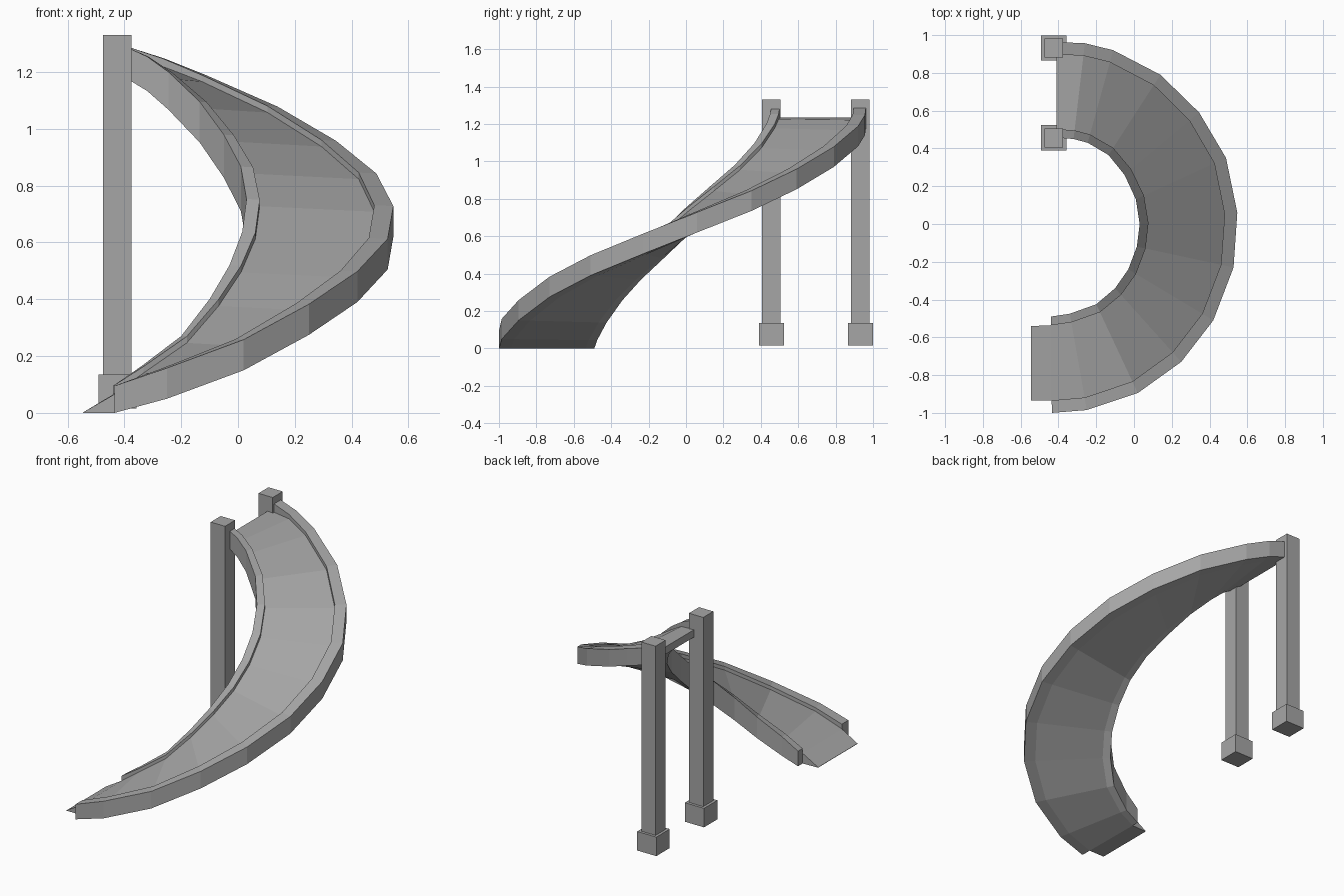
import bpy
import bmesh
from math import pi, sin
from mathutils import Vector

default_cube = bpy.data.objects.get("Cube")
if default_cube:
    bpy.data.objects.remove(default_cube, do_unlink=True)

grey = bpy.data.materials.new("matte_grey")
grey.use_nodes = True
colour = (0.38, 0.38, 0.38, 1)
grey.diffuse_color = colour
grey.node_tree.nodes["Principled BSDF"].inputs["Base Color"].default_value = colour


def finish(name, bm):
    """Turn a bmesh into a named, flat shaded object."""
    bmesh.ops.recalc_face_normals(bm, faces=bm.faces[:])
    mesh = bpy.data.meshes.new(name)
    bm.to_mesh(mesh)
    bm.free()
    mesh.materials.append(grey)
    obj = bpy.data.objects.new(name, mesh)
    bpy.context.collection.objects.link(obj)
    return obj


def loft(name, sections):
    """Skin a row of closed cross-sections and cap both ends."""
    bm = bmesh.new()
    rings = [[bm.verts.new(point) for point in section] for section in sections]
    for ring, following in zip(rings, rings[1:]):
        count = len(ring)
        for k in range(count):
            n = (k + 1) % count
            bm.faces.new((ring[k], ring[n], following[n], following[k]))
    bm.faces.new(rings[0])
    bm.faces.new(rings[-1])
    return finish(name, bm)


def box(name, low, high):
    """Axis-aligned box between two corners."""
    low, high = Vector(low), Vector(high)
    bm = bmesh.new()
    bmesh.ops.create_cube(bm, size=1)
    for vert in bm.verts:
        vert.co = (low + high) / 2 + vert.co * (high - low)
    return finish(name, bm)


# Stations down the chute: outer x, outer y, inner x, inner y, underside height
stations = [
    (-.435, -1.0, -.44, -.49, 0),
    (-.25, -.985, -.34, -.475, .05),
    (.02, -.895, -.20, -.425, .15),
    (.25, -.73, -.10, -.34, .275),
    (.42, -.51, -.03, -.24, .39),
    (.527, -.23, .015, -.12, .505),
    (.547, .06, .03, 0, .62),
    (.487, .35, .01, .13, .735),
    (.345, .59, -.05, .26, .85),
    (.14, .79, -.135, .365, .97),
    (-.11, .92, -.245, .43, 1.08),
    (-.26, .957, -.32, .45, 1.14),
    (-.41, .963, -.41, .457, 1.188),
]
last = len(stations) - 1
wall_heights = [.095] + [.108] * last
floor_heights = [.065] + [.085] * (last - 2) + [.08, .047]
# The steeper inner side grows deeper towards the middle of the bend
swells = [.025 * sin(pi * i / last) for i in range(last + 1)]
OUTER_EDGE = .13     # share of the width taken by the outer wall
INNER_EDGE = .91     # where the inner wall begins


def strip(station, start, end, height, swell=0):
    """Slice of the chute between two shares of its width."""
    ox, oy, ix, iy, z = station
    outer, inner = Vector((ox, oy, z)), Vector((ix, iy, z))
    section = []
    for share, top in ((start, 0), (end, 0), (end, 1), (start, 1)):
        point = outer.lerp(inner, share)
        point.z += height * top + swell * share * (2 * top - 1)
        section.append(point)
    return section


def sweep(start, end, heights):
    return [strip(s, start, end, h, e) for s, h, e in zip(stations, heights, swells)]


# Side walls
loft("outer_wall", sweep(0, OUTER_EDGE, wall_heights))
loft("inner_wall", sweep(INNER_EDGE, 1, wall_heights))

# Sliding surface, thinning to a lip at the exit
lip = (-.545, -1.0, -.545, -.495, 0)
lip_section = strip(lip, OUTER_EDGE, INNER_EDGE, .002)
loft("slide_floor", [lip_section] + sweep(OUTER_EDGE, INNER_EDGE, floor_heights))

# Support posts with footings at the top end
POST_X = -.425
for side, y in (("inner", .456), ("outer", .932)):
    for part, half, bottom, top in (("post", .05, .13, 1.33), ("footing", .067, .015, .135)):
        box(side + "_" + part, (POST_X - half, y - half, bottom), (POST_X + half, y + half, top))
